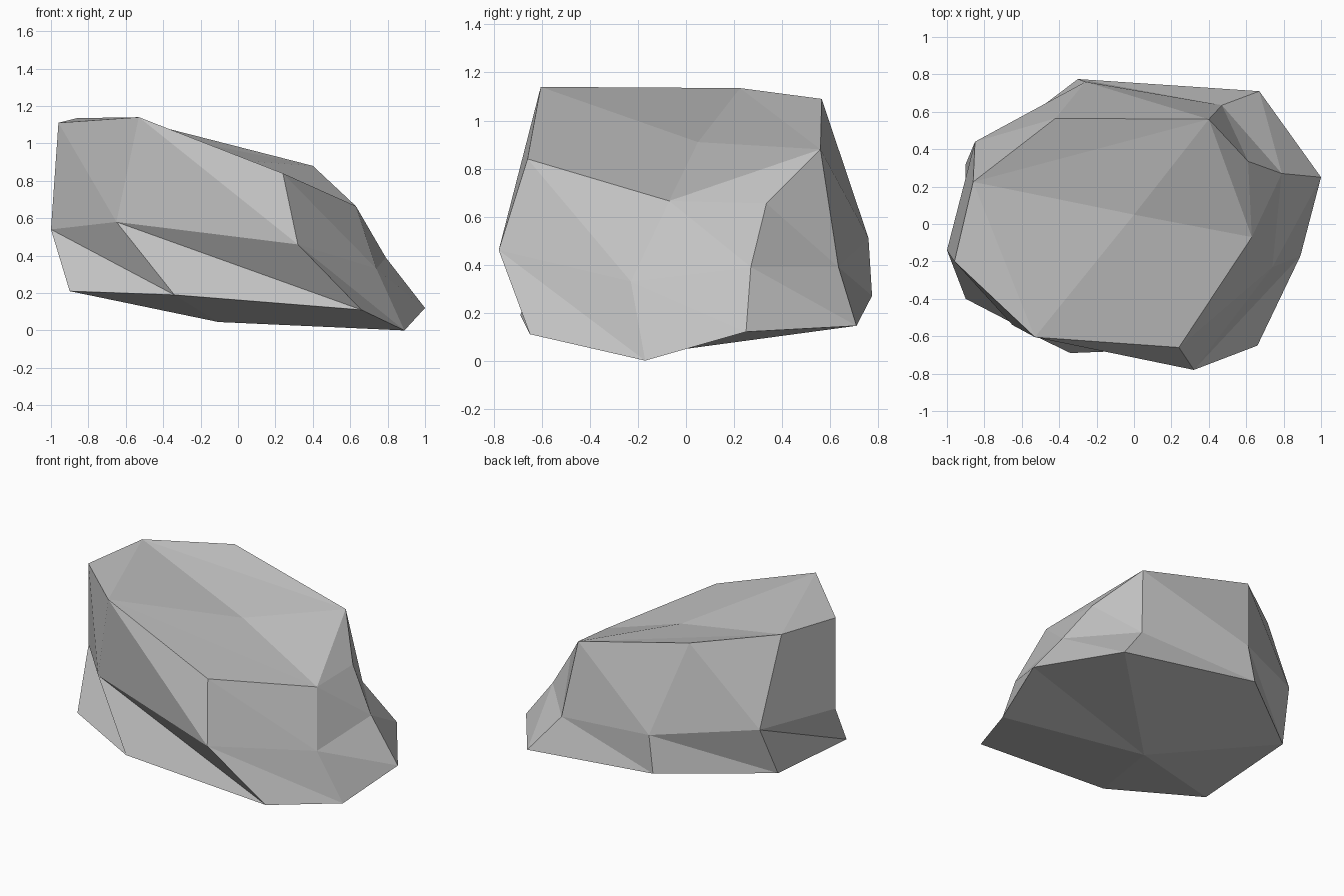
import bpy
import bmesh

# Remove the default object
default = bpy.data.objects.get("Cube")
if default:
    bpy.data.objects.remove(default, do_unlink=True)

# Single stone colour
stone = bpy.data.materials.new("stone_grey")
stone.use_nodes = True
colour = (0.55, 0.55, 0.55, 1)
stone.diffuse_color = colour
stone.node_tree.nodes["Principled BSDF"].inputs["Base Color"].default_value = colour

# Three eight-sided outlines, counterclockwise from the front left corner
lower_outline = [
    (-.34, -.69, .19), (.66, -.65, .11), (.89, -.17, 0), (1, .25, .12),
    (.67, .71, .145), (-.3, .775, .27), (-.9, .32, .26), (-.9, -.4, .21)]
middle_outline = [
    (-.65, -.54, .58), (.32, -.78, .46), (.74, -.23, .33), (.79, .27, .39),
    (.47, .635, .39), (-.26, .76, .51), (-.85, .44, .58), (-1, -.14, .54)]
upper_outline = [
    (-.53, -.605, 1.14), (.24, -.66, .84), (.63, -.07, .665), (.61, .335, .655),
    (.4, .56, .88), (-.42, .565, 1.09), (-.86, .225, 1.135), (-.96, -.2, 1.11)]


def add_wall(bm, below, above):
    """Join two outlines with a band of facets, all split the same way."""
    count = len(below)
    for i in range(count):
        j = (i + 1) % count
        bm.faces.new((below[i], below[j], above[i]))
        bm.faces.new((below[j], above[j], above[i]))


def add_top(bm, outline, centre):
    """Four broad facets meet at the centre, with a chipped facet at each corner."""
    middle = bm.verts.new(centre)
    count = len(outline)
    for i in range(0, count, 2):
        start, corner, end = outline[i], outline[i + 1], outline[(i + 2) % count]
        bm.faces.new((middle, start, end))
        bm.faces.new((start, corner, end))


def add_underside(bm, outline, centre):
    """Close an outline with a fan of facets around a centre point."""
    middle = bm.verts.new(centre)
    for i, point in enumerate(outline):
        bm.faces.new((middle, point, outline[i - 1]))


bm = bmesh.new()
lower, middle, upper = [
    [bm.verts.new(point) for point in outline]
    for outline in (lower_outline, middle_outline, upper_outline)]

# Rock sides, sloping top and shallow underside
add_wall(bm, lower, middle)
add_wall(bm, middle, upper)
add_top(bm, upper, (0, .05, .91))
add_underside(bm, lower, (-.105, -.03, .045))
bmesh.ops.recalc_face_normals(bm, faces=bm.faces[:])

mesh = bpy.data.meshes.new("rock")
bm.to_mesh(mesh)
bm.free()
mesh.materials.append(stone)
mesh.shade_flat()
rock = bpy.data.objects.new("rock", mesh)
bpy.context.collection.objects.link(rock)
